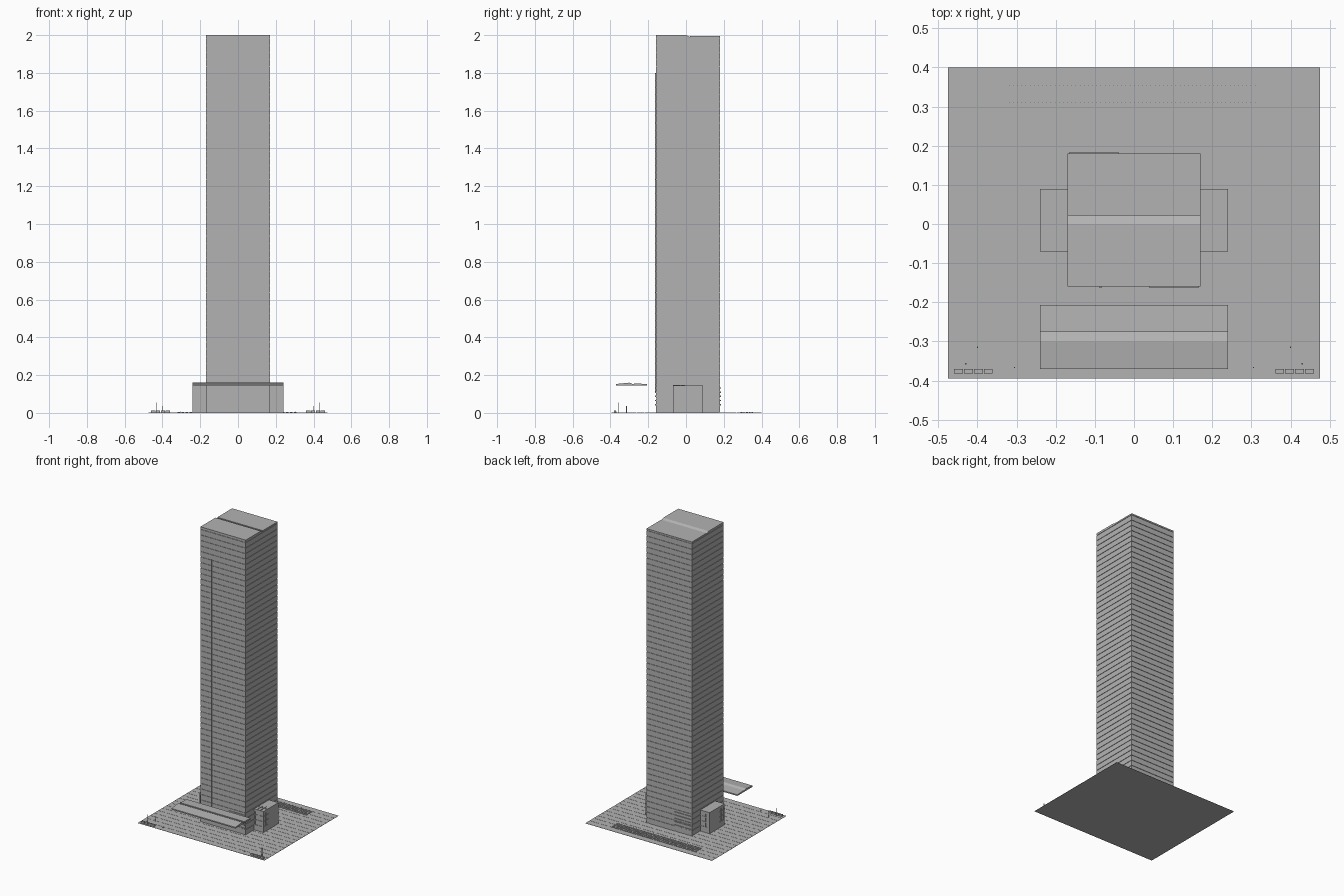
import bpy, bmesh
from mathutils import Matrix, Vector

cube = bpy.data.objects.get("Cube")
if cube:
    bpy.data.objects.remove(cube, do_unlink=True)


def material(name, value):
    m = bpy.data.materials.new(name)
    m.use_nodes = True
    colour = (value, value, value, 1)
    m.diffuse_color = colour
    bsdf = next(n for n in m.node_tree.nodes if n.type == 'BSDF_PRINCIPLED')
    bsdf.inputs["Base Color"].default_value = colour
    bsdf.inputs["Roughness"].default_value = 0.8
    return m


GREY = material("concrete grey", 0.45)


def finish(name, bm):
    bmesh.ops.recalc_face_normals(bm, faces=bm.faces)
    mesh = bpy.data.meshes.new(name)
    bm.to_mesh(mesh)
    bm.free()
    mesh.materials.append(GREY)
    ob = bpy.data.objects.new(name, mesh)
    bpy.context.collection.objects.link(ob)
    return ob


def boxes(name, spans):
    """One object from boxes given as (x0, x1, y0, y1, z0, z1)."""
    bm = bmesh.new()
    for x0, x1, y0, y1, z0, z1 in spans:
        centre = Vector((x0 + x1, y0 + y1, z0 + z1)) / 2
        size = Matrix.Diagonal((x1 - x0, y1 - y0, z1 - z0, 1))
        bmesh.ops.create_cube(bm, size=1, matrix=Matrix.Translation(centre) @ size)
    return finish(name, bm)


def extrude_x(name, profile, half):
    """Extrude a (y, z) outline across x."""
    bm = bmesh.new()
    face = bm.faces.new([bm.verts.new((-half, y, z)) for y, z in profile])
    ext = bmesh.ops.extrude_face_region(bm, geom=[face])
    moved = [v for v in ext["geom"] if isinstance(v, bmesh.types.BMVert)]
    bmesh.ops.translate(bm, verts=moved, vec=(2 * half, 0, 0))
    return finish(name, bm)


# Plaza: thin paving rows over a flat base
GX, GY0, GY1 = 0.475, -0.395, 0.4
ROW = 0.0442
GAP = 0.0015
boxes("plaza_base", [(-GX, GX, GY0, GY1, 0, 0.0005)])
rows = round((GY1 - GY0) / ROW)
pitch = (GY1 - GY0) / rows
boxes("plaza_paving", [(-GX, GX, GY0 + i * pitch, GY0 + (i + 1) * pitch - GAP, 0.0004, 0.0015)
                       for i in range(rows)])

# Tower: recessed core with a wall band for every floor
TX, TY0, TY1 = 0.17, -0.16, 0.18
TOP = 1.982
FLOORS = 53
step = TOP / FLOORS
inset = 0.003
boxes("tower_core", [(-TX + inset, TX - inset, TY0 + inset, TY1 - inset, 0, 1.986)])
boxes("tower_floor_bands", [(-TX, TX, TY0, TY1, i * step + 0.003, (i + 1) * step)
                            for i in range(FLOORS)])

# Roof: higher front slab stepping down to the back
extrude_x("tower_roof", [(TY0, 1.985), (TY0, 2.0), (0.0, 2.0), (0.022, 1.99),
                         (0.022, 1.995), (TY1, 1.995), (TY1, 1.985)], TX)

# Slim vertical fin on the front
boxes("front_fin", [(-0.088, -0.083, TY0 - 0.004, TY0, 0.11, 1.8)])

# Louvres at opposite corners of the base
louvres = []
for i in range(5):
    z = 0.04 + i * 0.022
    louvres.append((0.04, 0.165, TY0 - 0.004, TY0, z, z + 0.007))
    louvres.append((-0.165, -0.04, TY1, TY1 + 0.004, z, z + 0.007))
boxes("base_louvres", louvres)

# Side wings with window frames
WX, WY0, WY1, WZ = 0.24, -0.07, 0.09, 0.145
for side, s in (("left", 1), ("right", -1)):
    def span(a, b):
        return tuple(sorted((s * a, s * b)))
    lo, hi = span(TX - 0.004, WX - 0.003)
    parts = [(lo, hi, WY0 + 0.003, WY1 - 0.003, 0, WZ - 0.002)]
    lo, hi = span(TX - 0.002, WX)
    # horizontal bands
    for z0, z1 in ((0.003, 0.04), (0.067, 0.075), (0.102, 0.11), (0.13, WZ)):
        parts.append((lo, hi, WY0, WY1, z0, z1))
    # solid outer wall beside the windows
    parts.append((*span(WX - 0.02, WX), -0.008, WY1, 0.003, WZ))
    # mullions
    for x in (0.172, 0.203, 0.234):
        for y in (WY0, WY1 - 0.005):
            parts.append((*span(x, x + 0.006), y, y + 0.005, 0.003, WZ))
    for y in (-0.07, -0.042, -0.014):
        parts.append((*span(WX - 0.005, WX), y, y + 0.006, 0.003, WZ))
    boxes(side + "_wing", parts)

# Roof rails on the left wing
boxes("wing_roof_rails", [(0.19, 0.193, WY0, -0.01, WZ, WZ + 0.003),
                          (0.214, 0.217, WY0, -0.005, WZ, WZ + 0.003),
                          (TX, WX, -0.031, -0.028, WZ, WZ + 0.003)])

# Front canopy with a stepped roof
extrude_x("front_canopy", [(-0.37, 0.145), (-0.37, 0.153), (-0.3, 0.16), (-0.276, 0.151),
                           (-0.276, 0.156), (-0.207, 0.153), (-0.207, 0.145)], 0.24)

# Rows of small paving grilles at the back
boxes("back_grilles", [(-0.32 + i * 0.0213, -0.307 + i * 0.0213, y, y + 0.009, 0.001, 0.005)
                       for i in range(30) for y in (0.289, 0.304, 0.318, 0.333, 0.347)])

# Planters, posts and bollards at the front corners
for side, s in (("left", 1), ("right", -1)):
    planters = []
    for i in range(4):
        x = s * (0.372 + i * 0.0255)
        planters.append((x - 0.011, x + 0.011, -0.382, -0.37, 0.001, 0.013))
    boxes(side + "_planters", planters)
    posts = []
    for x, y, h in ((0.43, -0.357, 0.055), (0.4, -0.315, 0.037), (0.305, -0.367, 0.008)):
        posts.append((s * x - 0.0015, s * x + 0.0015, y - 0.0015, y + 0.0015, 0.001, h))
    boxes(side + "_posts", posts)
